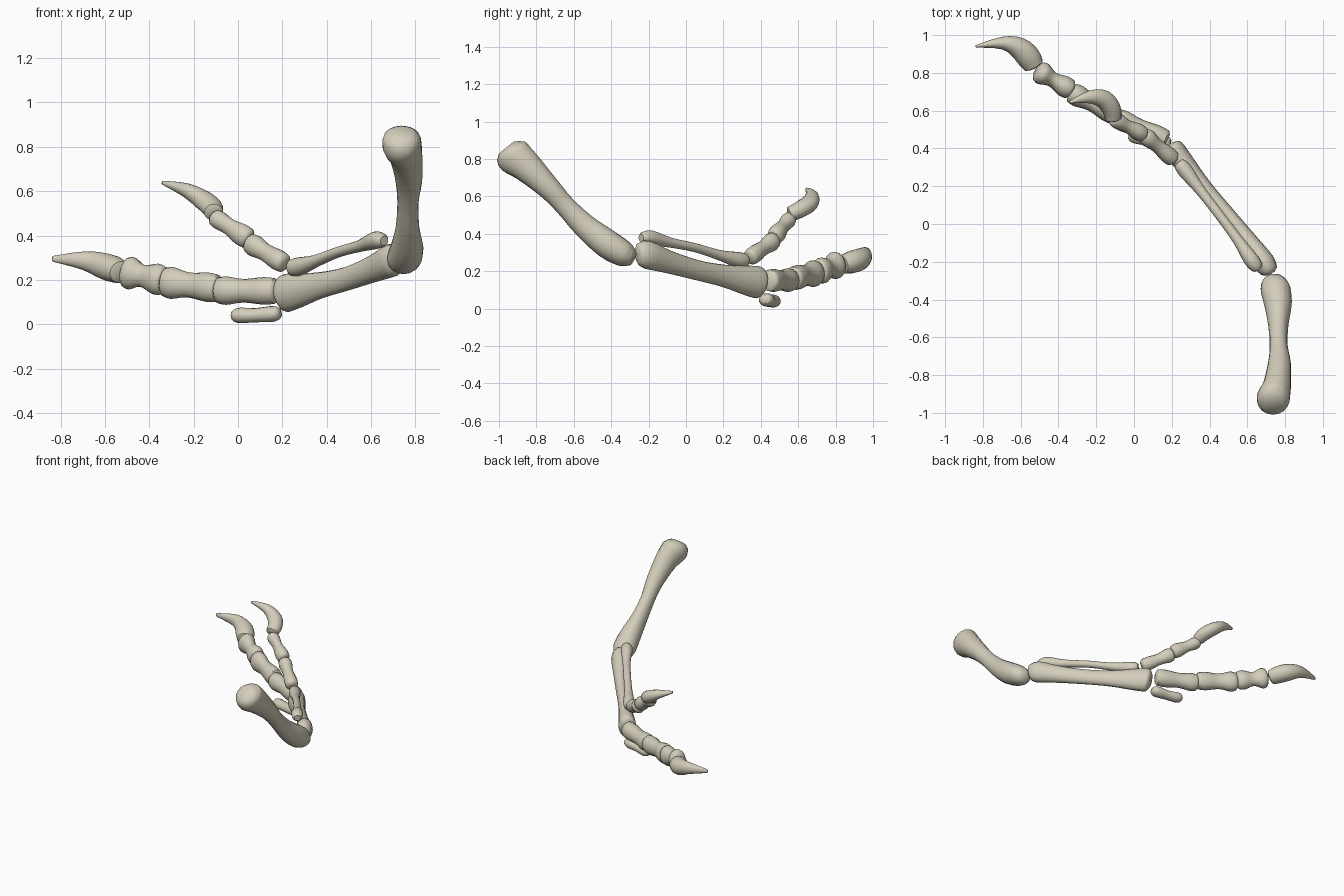
import bpy, bmesh, math
from mathutils import Vector

bone_mat = bpy.data.materials.new("pale_bone")
bone_mat.diffuse_color = (0.65, 0.61, 0.49, 1)

SIDES, STEPS = 16, 3


def spline(p0, p1, p2, p3, t):
    # Catmull-Rom on every station value at once
    return [0.5 * (2 * b + (c - a) * t + (2 * a - 5 * b + 4 * c - d) * t * t
                   + (3 * b - a - 3 * c + d) * t ** 3)
            for a, b, c, d in zip(p0, p1, p2, p3)]


def bone(name, stations, cap=0.02):
    """Loft an oval section; station = x, y, z, sideways radius, upright radius."""
    rows, n = [], len(stations)
    for i in range(n - 1):
        q = [stations[min(max(i + k, 0), n - 1)] for k in (-1, 0, 1, 2)]
        rows += [spline(*q, s / STEPS) for s in range(STEPS)]
    rows.append(list(stations[-1]))
    pts = [Vector(r[:3]) for r in rows]
    # rounded-off end rings
    d0, d1 = (pts[0] - pts[1]).normalized(), (pts[-1] - pts[-2]).normalized()
    first = [*(pts[0] + d0 * cap), rows[0][3] * 0.66, rows[0][4] * 0.66]
    last = [*(pts[-1] + d1 * cap), rows[-1][3] * 0.66, rows[-1][4] * 0.66]
    rows = [first] + rows + [last]
    pts = [Vector(r[:3]) for r in rows]

    bm = bmesh.new()
    rings = []
    for i, r in enumerate(rows):
        tan = (pts[min(i + 1, len(pts) - 1)] - pts[max(i - 1, 0)]).normalized()
        side = tan.cross(Vector((0, 0, 1))).normalized()
        up = side.cross(tan)
        rings.append([bm.verts.new(pts[i] + side * (max(r[3], .002) * math.cos(a))
                                   + up * (max(r[4], .002) * math.sin(a)))
                      for a in (2 * math.pi * k / SIDES for k in range(SIDES))])
    for a, b in zip(rings, rings[1:]):
        for k in range(SIDES):
            j = (k + 1) % SIDES
            bm.faces.new((a[k], a[j], b[j], b[k]))
    bm.faces.new(rings[0])
    bm.faces.new(rings[-1])
    bmesh.ops.recalc_face_normals(bm, faces=bm.faces)
    me = bpy.data.meshes.new(name)
    bm.to_mesh(me)
    bm.free()
    me.materials.append(bone_mat)
    ob = bpy.data.objects.new(name, me)
    bpy.context.collection.objects.link(ob)
    bpy.ops.object.select_all(action='DESELECT')
    bpy.context.view_layer.objects.active = ob
    ob.select_set(True)
    bpy.ops.object.shade_smooth_by_angle(angle=math.radians(50))
    return ob


def phalanx(name, a, b, r0, waist, r1):
    """Spool-shaped finger bone; radii are (sideways, upright) pairs."""
    a, b = Vector(a), Vector(b)
    rows = zip((0, 0.2, 0.55, 0.85, 1), (r0, r0, waist, r1, r1), (.93, 1, 1, 1, .9))
    return bone(name, [(*a.lerp(b, t), r[0] * k, r[1] * k) for t, r, k in rows], 0.012)


# upper arm
bone("upper_arm_bone", [
    (.735, -.947, .845, .078, .080), (.738, -.920, .815, .088, .100),
    (.758, -.850, .757, .074, .084), (.770, -.733, .644, .060, .062),
    (.766, -.647, .550, .048, .055), (.764, -.540, .440, .053, .065),
    (.762, -.420, .345, .074, .077), (.748, -.335, .293, .078, .070),
    (.750, -.298, .272, .062, .052)])

# forearm: thick lower bone and thin upper bone
bone("forearm_lower_bone", [
    (.715, -.250, .288, .046, .062), (.690, -.205, .287, .058, .076),
    (.610, -.095, .250, .048, .062), (.490, .060, .205, .038, .054),
    (.370, .200, .175, .040, .060), (.265, .325, .150, .054, .080),
    (.215, .385, .140, .060, .086), (.200, .402, .136, .054, .070)], 0.012)
bone("forearm_upper_bone", [
    (.650, -.228, .378, .034, .032), (.618, -.185, .378, .040, .040),
    (.550, -.085, .353, .028, .027), (.450, .050, .325, .025, .024),
    (.350, .180, .285, .028, .028), (.275, .278, .260, .040, .042),
    (.245, .315, .257, .036, .038)], 0.015)

# upper digit
phalanx("upper_digit_first", (.205, .345, .275), (.055, .470, .365),
        (.045, .047), (.036, .040), (.046, .050))
phalanx("upper_digit_second", (.045, .475, .385), (-.105, .555, .482),
        (.045, .050), (.033, .038), (.042, .042))
bone("upper_digit_claw", [
    (-.110, .558, .505, .043, .040), (-.120, .610, .530, .050, .045),
    (-.162, .660, .563, .050, .044), (-.235, .672, .605, .034, .032),
    (-.335, .646, .637, .008, .010)], 0.008)

# main digit
phalanx("main_digit_first", (.165, .447, .150), (-.090, .560, .152),
        (.056, .062), (.048, .053), (.056, .064))
phalanx("main_digit_second", (-.095, .575, .162), (-.330, .695, .190),
        (.056, .066), (.044, .056), (.058, .072))
phalanx("main_digit_third", (-.340, .712, .197), (-.505, .808, .235),
        (.056, .070), (.040, .050), (.060, .074))
bone("main_digit_claw", [
    (-.530, .838, .235, .054, .050), (-.560, .885, .248, .064, .060),
    (-.612, .933, .265, .057, .058), (-.695, .958, .287, .034, .042),
    (-.830, .942, .295, .008, .014)], 0.008)

# small leftover digit under the hand
bone("small_digit", [
    (.180, .425, .050, .036, .030), (.150, .432, .046, .042, .036),
    (.080, .448, .041, .036, .032), (.010, .466, .040, .040, .035),
    (-.015, .473, .040, .034, .029)], 0.012)
